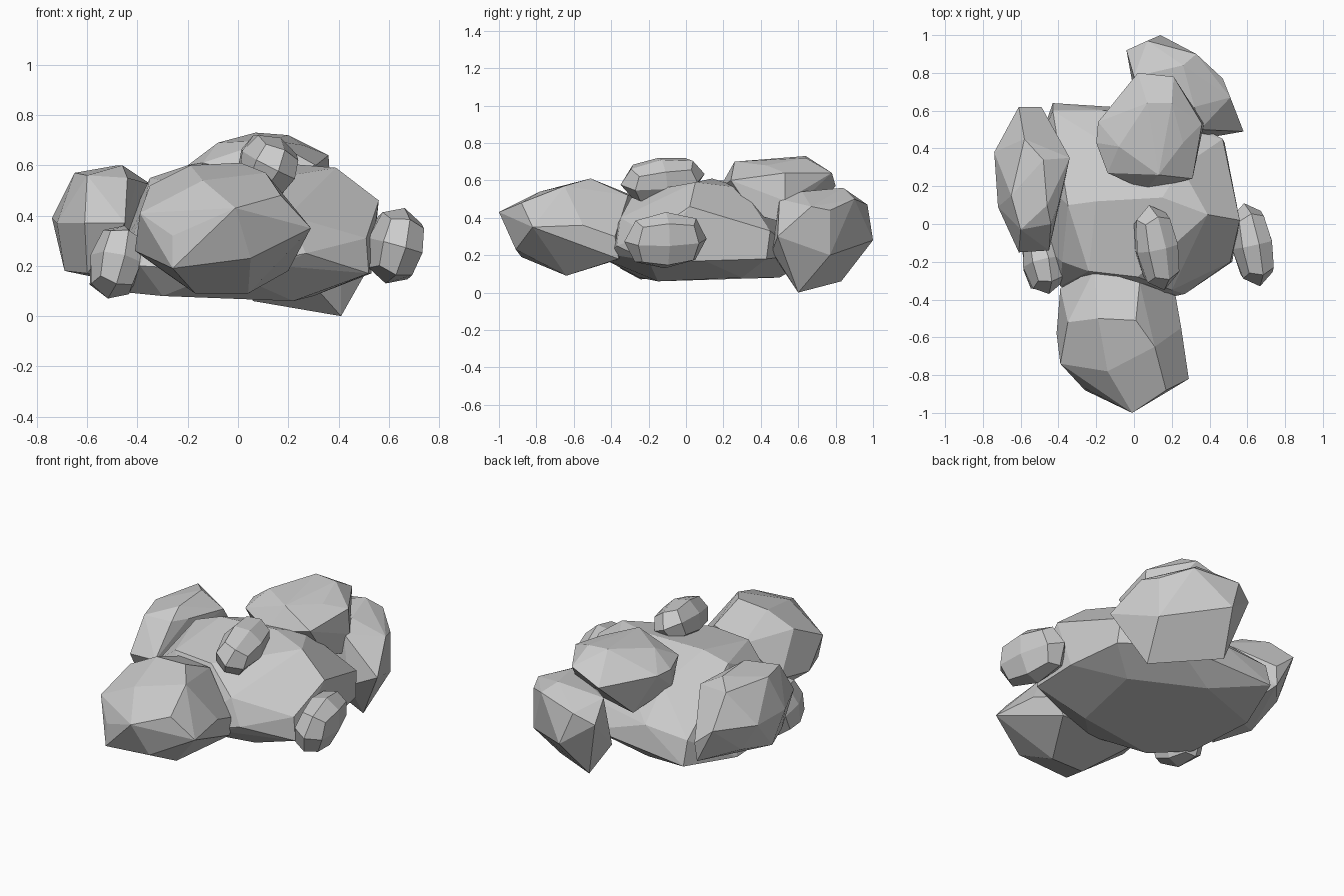
import bpy, bmesh, math
from mathutils import Vector, Euler

cube = bpy.data.objects.get("Cube")
if cube:
    bpy.data.objects.remove(cube, do_unlink=True)

# One plain stone colour
stone = bpy.data.materials.new("stone_grey")
stone.use_nodes = True
grey = (0.6, 0.6, 0.6, 1.0)
stone.diffuse_color = grey
shader = stone.node_tree.nodes["Principled BSDF"]
shader.inputs["Base Color"].default_value = grey
shader.inputs["Roughness"].default_value = 0.9


def finish(name, bm):
    """Turn the bmesh into a flat shaded stone object."""
    bmesh.ops.recalc_face_normals(bm, faces=bm.faces[:])
    mesh = bpy.data.meshes.new(name)
    bm.to_mesh(mesh)
    bm.free()
    mesh.materials.append(stone)
    bpy.context.scene.collection.objects.link(bpy.data.objects.new(name, mesh))


def boulder(name, corners):
    """Faceted stone wrapped around a few corner points, given in hundredths."""
    bm = bmesh.new()
    for corner in corners:
        bm.verts.new(Vector(corner) / 100)
    hull = bmesh.ops.convex_hull(bm, input=bm.verts[:])
    loose = set(hull["geom_interior"]) | set(hull["geom_unused"])
    bmesh.ops.delete(bm, geom=[g for g in loose if isinstance(g, bmesh.types.BMVert)], context="VERTS")
    bmesh.ops.dissolve_limit(bm, angle_limit=math.radians(7), verts=bm.verts[:], edges=bm.edges[:])
    finish(name, bm)


def pebble(name, low, high, turn):
    """Small rounded block, turned and then fitted between two opposite corners."""
    low, high = Vector(low) / 100, Vector(high) / 100
    size = high - low
    bm = bmesh.new()
    bmesh.ops.create_cube(bm, size=2)
    bmesh.ops.subdivide_edges(bm, edges=bm.edges[:], cuts=1, use_grid_fill=True)
    spin = Euler([math.radians(a) for a in turn]).to_matrix()
    for v in bm.verts:
        block = v.co.normalized().lerp(v.co, 0.1)
        v.co = spin @ Vector([b * s for b, s in zip(block, size)])
    for axis in range(3):
        values = [v.co[axis] for v in bm.verts]
        start, span = min(values), max(values) - min(values)
        for v in bm.verts:
            v.co[axis] = low[axis] + (v.co[axis] - start) / span * size[axis]
    finish(name, bm)


# Broad central stone: underside, waist, then crown
boulder("central_boulder", [
    (-55, 30, 12), (-50, -10, 10), (-30, -25, 8), (0, -20, 7), (22, -15, 6), (30, 30, 8), (-10, 50, 8),
    (-5, -44, 18), (52, -20, 17), (53, 10, 17), (48, 43, 18), (20, 60, 20), (-43, 64, 16),
    (-20, 63, 16), (-39, -33, 20), (16, -38, 20), (27, -37, 25),
    (56, 2, 46), (47, 45, 33), (51, -20, 31), (39, 5, 59), (15, 14, 61), (-20, 12, 60), (-35, 10, 55),
    (-38, -20, 42), (-24, -25, 53), (20, -35, 40), (2, -28, 53), (-43, 60, 30), (-15, 60, 32),
    (-14, 42, 49), (25, 30, 56)])

# Large stone reaching forward
boulder("front_boulder", [
    (-1, -100, 43), (-26, -87, 32), (17, -88, 48), (29, -82, 35), (-39, -74, 41), (-14, -78, 54),
    (11, -65, 57), (-19, -50, 60), (1, -51, 61), (22, -38, 30), (25, -55, 36), (-35, -52, 52),
    (-41, -58, 26), (-39, -34, 30), (-21, -24, 50), (3, -31, 52),
    (5, -91, 23), (-26, -88, 19), (-17, -64, 9), (4, -64, 9), (20, -36, 18), (-30, -35, 18)])

# Large stone reaching back and touching the ground
boulder("back_boulder", [
    (41, 60, 0), (6, 83, 6), (14, 100, 28), (7, 97, 47), (-4, 92, 41), (33, 90, 50),
    (26, 84, 56), (47, 77, 44), (51, 67, 46), (58, 49, 30), (41, 46, 22), (25, 48, 18), (35, 50, 50),
    (0, 78, 51), (0, 70, 20), (32, 62, 54), (47, 77, 20)])

# Long stone along the right flank
boulder("right_flank_boulder", [
    (-61, 62, 41), (-49, 62, 31), (-50, 61, 20), (-74, 38, 39), (-72, 9, 37), (-61, -15, 37), (-45, -14, 37),
    (-40, 10, 54), (-34, 35, 52), (-58, 45, 57), (-48, 34, 60), (-46, 10, 60), (-65, 15, 57), (-60, -3, 56),
    (-44, 0, 55), (-69, 17, 18), (-60, -5, 17), (-66, 42, 24), (-42, 42, 28), (-45, 30, 13)])

# Stone lying on the crown
boulder("upper_boulder", [
    (7, 64, 73), (20, 64, 72), (2, 80, 57), (21, 78, 64), (36, 53, 64), (31, 24, 60), (6, 18, 56),
    (-14, 27, 61), (-20, 43, 60), (-19, 54, 60), (-8, 41, 69), (26, 43, 68), (13, 26, 70),
    (37, 53, 49), (35, 50, 38), (32, 36, 42), (-7, 60, 37), (-18, 39, 48)])

# Small stones scattered around the pile
pebble("crown_pebble", (0, -35, 49), (24, 10, 72), (8, 25, 14))
pebble("left_pebble", (51, -33, 13), (74, 11, 43), (2, 15, 12))
pebble("front_right_pebble", (-59, -37, 7), (-38, -5, 36), (-10, 15, 10))
